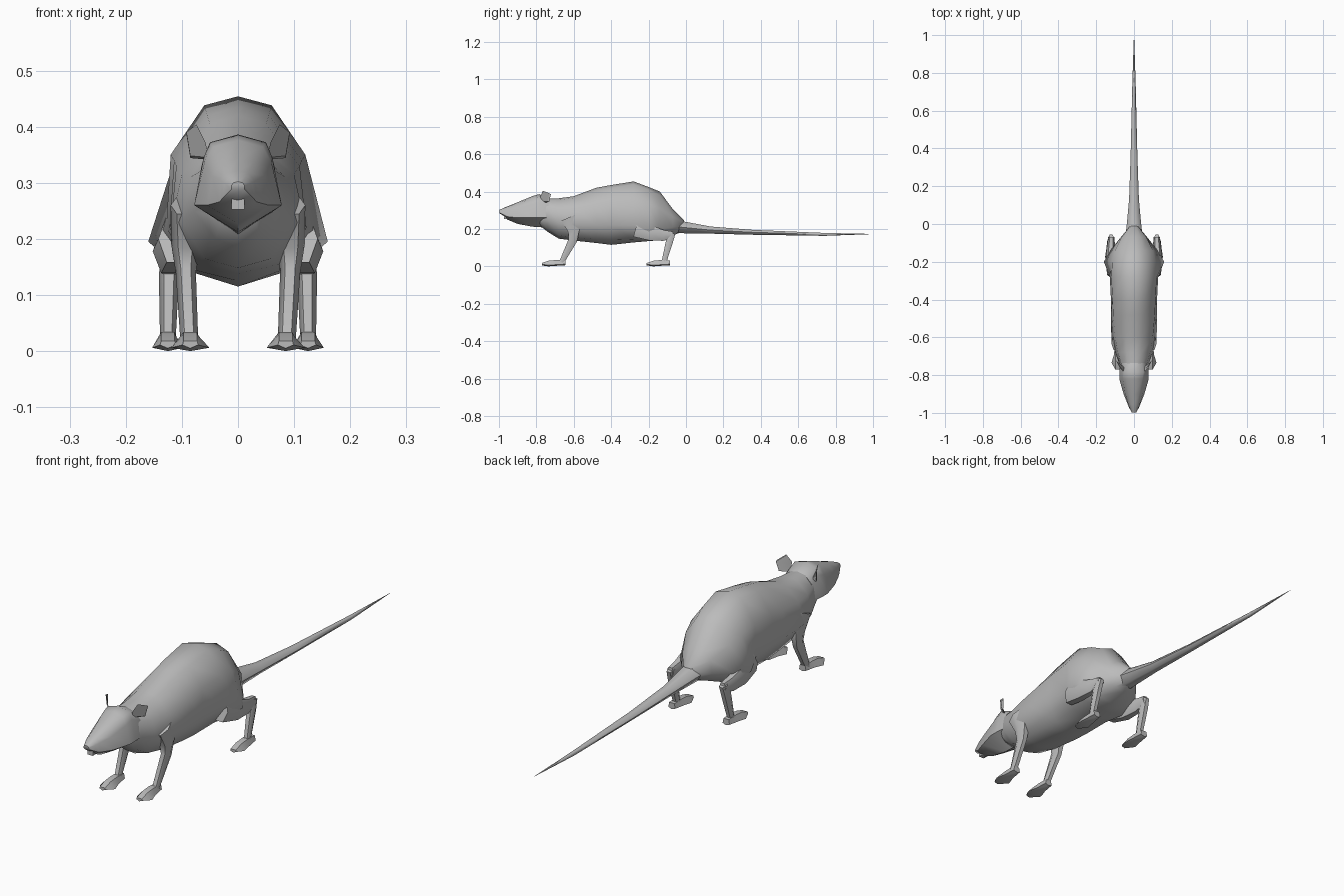
import bpy, bmesh, math
from mathutils import Vector

if "Cube" in bpy.data.objects:
    bpy.data.objects.remove(bpy.data.objects["Cube"], do_unlink=True)

grey = bpy.data.materials.new("plain grey")
grey.use_nodes = True
COLOUR = (0.5, 0.5, 0.5, 1)
grey.diffuse_color = COLOUR
grey.node_tree.nodes["Principled BSDF"].inputs["Base Color"].default_value = COLOUR


def loft(name, rings, angle=60):
    """Skin a list of equal-length vertex rings and close both ends."""
    bm = bmesh.new()
    loops = [[bm.verts.new(p) for p in ring] for ring in rings]
    n = len(loops[0])
    for a, b in zip(loops, loops[1:]):
        for i in range(n):
            j = (i + 1) % n
            bm.faces.new((a[i], a[j], b[j], b[i]))
    bm.faces.new(loops[0])
    bm.faces.new(loops[-1])
    bmesh.ops.remove_doubles(bm, verts=bm.verts, dist=0.0003)
    bmesh.ops.recalc_face_normals(bm, faces=bm.faces)
    mesh = bpy.data.meshes.new(name)
    bm.to_mesh(mesh)
    bm.free()
    mesh.materials.append(grey)
    ob = bpy.data.objects.new(name, mesh)
    bpy.context.collection.objects.link(ob)
    bpy.ops.object.select_all(action="DESELECT")
    ob.select_set(True)
    bpy.context.view_layer.objects.active = ob
    bpy.ops.object.shade_smooth_by_angle(angle=math.radians(angle))
    return ob


def half_ring(y, top, bottom, *side):
    """Mirror the side points (x, z) into a closed cross-section at y."""
    left = [(x, y, z) for x, z in side]
    right = [(-x, y, z) for x, z in reversed(side)]
    return [(0, y, top)] + left + [(0, y, bottom)] + right


def tube(name, path, sides=6, angle=60):
    """Tube along (x, y, z, half width, half depth) stations lying in a yz plane."""
    pts = [Vector(p[:3]) for p in path]
    rings = []
    for i, p in enumerate(path):
        t = (pts[min(i + 1, len(pts) - 1)] - pts[max(i - 1, 0)]).normalized()
        u = Vector((1, 0, 0))
        v = t.cross(u).normalized()
        rings.append([pts[i] + u * p[3] * math.cos(k * math.tau / sides)
                      + v * p[4] * math.sin(k * math.tau / sides) for k in range(sides)])
    return loft(name, rings, angle)


# Body, from the neck to the rump
loft("body", [
    half_ring(-0.79, 0.36, 0.225, (0.03, 0.352), (0.055, 0.32), (0.06, 0.26), (0.03, 0.235)),
    half_ring(-0.74, 0.363, 0.185, (0.035, 0.355), (0.068, 0.32), (0.078, 0.25), (0.04, 0.20)),
    half_ring(-0.68, 0.364, 0.148, (0.04, 0.355), (0.085, 0.31), (0.10, 0.23), (0.06, 0.165)),
    half_ring(-0.60, 0.375, 0.138, (0.045, 0.365), (0.10, 0.315), (0.12, 0.225), (0.075, 0.155)),
    half_ring(-0.48, 0.42, 0.125, (0.05, 0.405), (0.11, 0.33), (0.122, 0.22), (0.08, 0.145)),
    half_ring(-0.40, 0.435, 0.115, (0.055, 0.42), (0.114, 0.34), (0.122, 0.22), (0.08, 0.14)),
    half_ring(-0.28, 0.454, 0.128, (0.06, 0.438), (0.12, 0.35), (0.128, 0.22), (0.085, 0.145)),
    half_ring(-0.20, 0.424, 0.135, (0.06, 0.41), (0.115, 0.335), (0.16, 0.195), (0.10, 0.145)),
    half_ring(-0.14, 0.40, 0.14, (0.052, 0.38), (0.10, 0.31), (0.125, 0.20), (0.07, 0.15)),
    half_ring(-0.07, 0.305, 0.165, (0.035, 0.295), (0.065, 0.265), (0.07, 0.21), (0.04, 0.175)),
    half_ring(-0.01, 0.245, 0.19, (0.01, 0.243), (0.02, 0.235), (0.02, 0.21), (0.01, 0.195)),
])

# Head, tapering to the snout
loft("head", [
    half_ring(-0.998, 0.302, 0.283, (0.008, 0.30), (0.012, 0.295), (0.012, 0.288)),
    half_ring(-0.97, 0.315, 0.268, (0.014, 0.312), (0.024, 0.30), (0.027, 0.273)),
    half_ring(-0.955, 0.321, 0.25, (0.018, 0.318), (0.03, 0.303), (0.033, 0.266)),
    half_ring(-0.90, 0.343, 0.227, (0.028, 0.336), (0.046, 0.312), (0.055, 0.26)),
    half_ring(-0.82, 0.376, 0.212, (0.044, 0.364), (0.06, 0.335), (0.078, 0.26)),
    half_ring(-0.785, 0.386, 0.21, (0.05, 0.372), (0.061, 0.345), (0.078, 0.26)),
    half_ring(-0.735, 0.363, 0.205, (0.04, 0.352), (0.066, 0.325), (0.074, 0.26)),
])

# Front teeth below the snout
loft("teeth", [[(-0.012, y, 0.252), (0.012, y, 0.252), (0.012, y, 0.274), (-0.012, y, 0.274)]
               for y in (-0.972, -0.94)], 30)

# Tail
tube("tail", [(0, -0.06, 0.213, 0.045, 0.04), (0, 0.0, 0.207, 0.038, 0.035),
              (0, 0.13, 0.194, 0.026, 0.022), (0, 0.36, 0.182, 0.018, 0.015),
              (0, 0.74, 0.171, 0.009, 0.009), (0, 1.0, 0.173, 0.0005, 0.0005)])


def foot(name, x, y, inner, outer):
    """Flat splayed paw running forward from the ankle at (x, y)."""
    def section(yy, x0, x1, low, high):
        mid = (x0 + x1) / 2
        return [(x0, yy, low + 0.006), (mid, yy, low), (x1, yy, low + 0.006),
                (mid + 0.012, yy, high), (mid - 0.012, yy, high)]
    loft(name, [section(y + 0.015, x - 0.016, x + 0.016, 0.006, 0.032),
                section(y - 0.035, x - 0.022, x + 0.022, 0.003, 0.034),
                section(y - 0.075, inner, outer, 0.0, 0.03),
                section(y - 0.11, x - 0.014, x + 0.014, 0.005, 0.018)], 30)


for side, s in (("left", 1), ("right", -1)):
    # Front leg: upper arm, elbow, forearm
    tube(f"front_leg_{side}", [(s * 0.098, -0.63, 0.26, 0.022, 0.045),
                               (s * 0.094, -0.60, 0.19, 0.025, 0.036),
                               (s * 0.093, -0.605, 0.14, 0.018, 0.027),
                               (s * 0.087, -0.665, 0.022, 0.016, 0.015)])
    foot(f"front_foot_{side}", s * 0.085, -0.66, s * 0.085 - 0.034, s * 0.085 + 0.034)

    # Hind leg: thigh running back to the hock, then the shin
    tube(f"hind_thigh_{side}", [(s * 0.112, -0.27, 0.20, 0.03, 0.05),
                                (s * 0.122, -0.19, 0.178, 0.03, 0.046),
                                (s * 0.122, -0.12, 0.165, 0.022, 0.033),
                                (s * 0.120, -0.068, 0.168, 0.016, 0.021)])
    tube(f"hind_shin_{side}", [(s * 0.121, -0.075, 0.178, 0.016, 0.022),
                               (s * 0.123, -0.088, 0.135, 0.018, 0.022),
                               (s * 0.125, -0.118, 0.022, 0.014, 0.015)])
    foot(f"hind_foot_{side}", s * 0.125, -0.10, s * 0.125 - 0.028, s * 0.125 + 0.028)

    # Ear: small thin kite set on the back of the head
    outline = [(0.052, -0.765, 0.345), (0.058, -0.78, 0.372), (0.074, -0.765, 0.404),
               (0.092, -0.73, 0.39), (0.085, -0.74, 0.348)]
    back = [(x * s, y + 0.008, z - 0.004) for x, y, z in outline]
    loft(f"ear_{side}", [[(x * s, y, z) for x, y, z in outline], back], 30)
